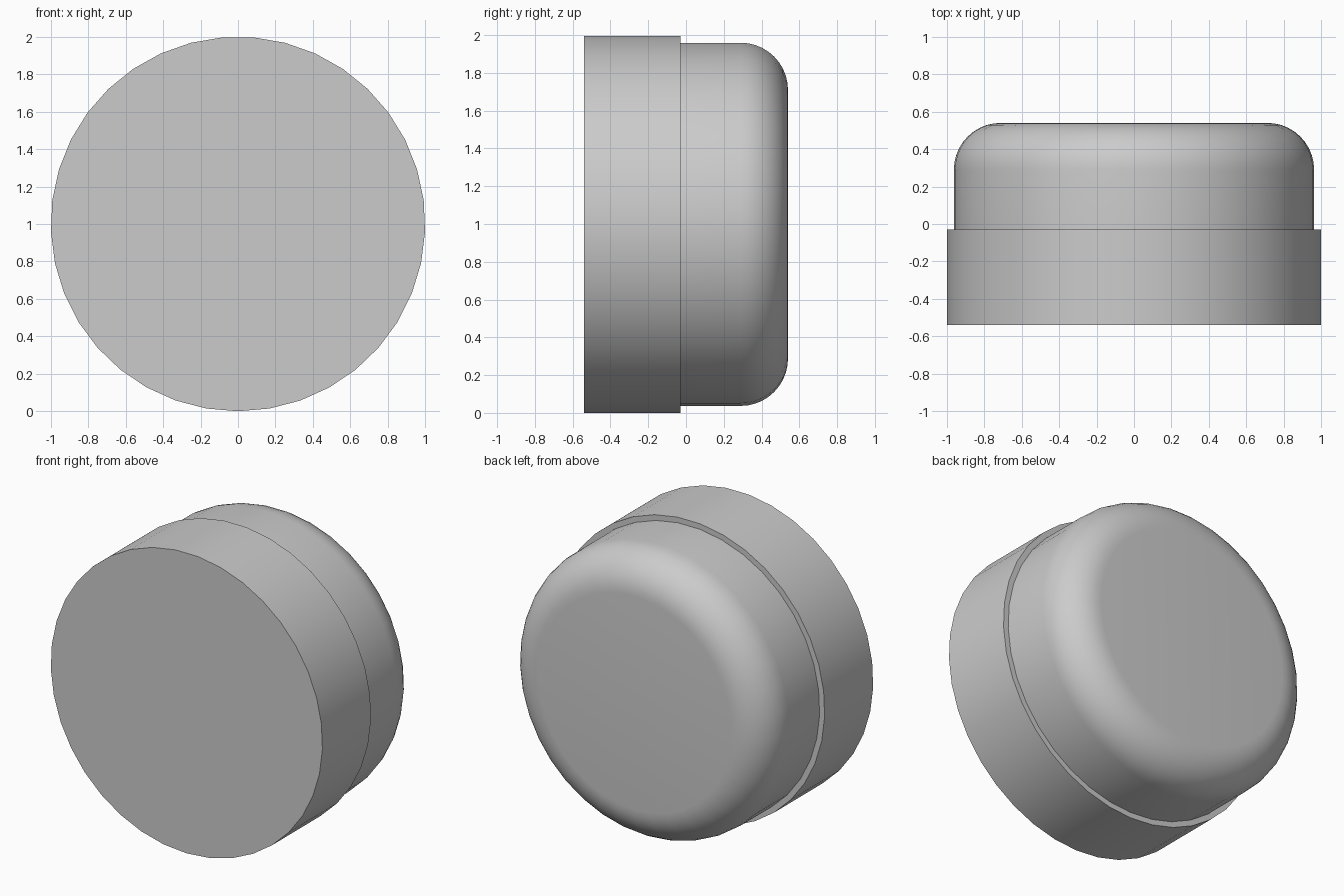
import bpy
import bmesh
import math

cube = bpy.data.objects.get("Cube")
if cube:
    bpy.data.objects.remove(cube, do_unlink=True)

# One plain grey for the whole model
grey = bpy.data.materials.new("light_grey")
grey.use_nodes = True
colour = (0.6, 0.6, 0.6, 1.0)
grey.diffuse_color = colour
grey.node_tree.nodes["Principled BSDF"].inputs["Base Color"].default_value = colour

SIDES = 37


def drum(name, radius, front, back, rounding=0.0):
    """Cylinder lying along y, with an optional rounded back rim."""
    bpy.ops.mesh.primitive_cylinder_add(
        vertices=SIDES, radius=radius, depth=back - front,
        location=(0, (front + back) / 2, 1), rotation=(-math.pi / 2, 0, 0))
    obj = bpy.context.object
    obj.name = name
    obj.data.materials.append(grey)
    if rounding:
        bm = bmesh.new()
        bm.from_mesh(obj.data)
        rim = [e for e in bm.edges if all(v.co.z > 0 for v in e.verts)]
        bmesh.ops.bevel(bm, geom=rim, offset=rounding, segments=10,
                        profile=0.5, affect='EDGES')
        bm.to_mesh(obj.data)
        bm.free()
    bpy.ops.object.transform_apply(location=True, rotation=True, scale=True)
    bpy.ops.object.shade_smooth_by_angle(angle=math.radians(30))
    return obj


# Wide straight front collar
drum("front_collar", 1.0, -0.54, -0.03)

# Narrower body with a rounded back rim
drum("rounded_back_body", 0.963, -0.04, 0.54, rounding=0.25)
